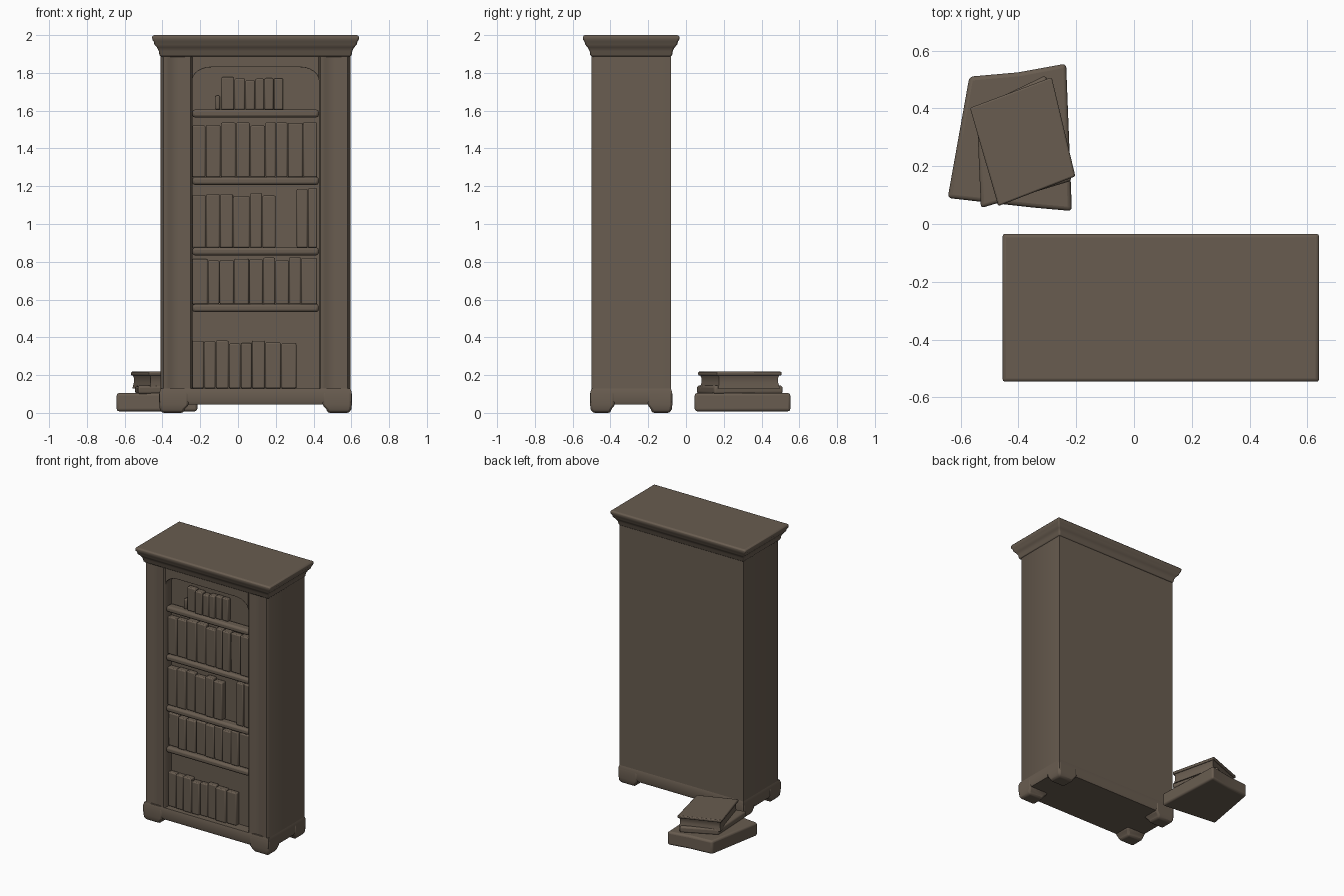
import bpy, bmesh, math, random
from mathutils import Vector

if "Cube" in bpy.data.objects:
    bpy.data.objects.remove(bpy.data.objects["Cube"])
random.seed(4)

COLOUR = (0.14, 0.108, 0.08, 1)
wood = bpy.data.materials.new("aged brown")
wood.use_nodes = True
wood.diffuse_color = COLOUR
bsdf = wood.node_tree.nodes["Principled BSDF"]
bsdf.inputs["Base Color"].default_value = COLOUR
bsdf.inputs["Roughness"].default_value = 0.8

CX, HALF = 0.093, 0.502          # cabinet centre and half width
FRONT, BACK = -0.5, -0.08
OPEN = 0.335                     # half width of the shelf opening
PANEL = -0.425                   # back panel behind the books


def finish(name, bm, bevel=0.0, segments=2):
    bmesh.ops.recalc_face_normals(bm, faces=bm.faces)
    mesh = bpy.data.meshes.new(name)
    bm.to_mesh(mesh)
    bm.free()
    mesh.materials.append(wood)
    ob = bpy.data.objects.new(name, mesh)
    bpy.context.collection.objects.link(ob)
    if bevel:
        mod = ob.modifiers.new("soft edges", "BEVEL")
        mod.width, mod.segments = bevel, segments
        mod.limit_method, mod.angle_limit = "ANGLE", math.radians(35)
    bpy.ops.object.select_all(action="DESELECT")
    ob.select_set(True)
    bpy.context.view_layer.objects.active = ob
    bpy.ops.object.shade_smooth_by_angle(angle=math.radians(40))
    return ob


def loft(name, rings, bevel=0.0, segments=2):
    """Skin matching rings of points and cap both ends."""
    bm = bmesh.new()
    loops = [[bm.verts.new(p) for p in ring] for ring in rings]
    n = len(loops[0])
    for a, b in zip(loops, loops[1:]):
        for i in range(n):
            j = (i + 1) % n
            bm.faces.new((a[i], a[j], b[j], b[i]))
    bm.faces.new(loops[0])
    bm.faces.new(loops[-1])
    return finish(name, bm, bevel, segments)


def prism(name, outline, z0, z1, bevel=0.0, segments=2):
    return loft(name, [[(x, y, z) for x, y in outline] for z in (z0, z1)], bevel, segments)


def rect(x0, x1, y0, y1):
    return [(x0, y0), (x1, y0), (x1, y1), (x0, y1)]


def box(name, x0, x1, y0, y1, z0, z1, bevel=0.0):
    return prism(name, rect(x0, x1, y0, y1), z0, z1, bevel)


def grown(d, z):
    return [(x, y, z) for x, y in rect(CX - HALF - d, CX + HALF + d, FRONT - d, BACK + d)]


# Carcass: one U-shaped section with a moulded stile on each side
stile = [(HALF, BACK), (HALF, FRONT + 0.018), (HALF - 0.014, FRONT), (HALF - 0.04, FRONT),
         (HALF - 0.055, FRONT + 0.012), (OPEN + 0.045, FRONT + 0.012),
         (OPEN + 0.03, FRONT), (OPEN + 0.01, FRONT), (OPEN, FRONT + 0.012), (OPEN, PANEL)]
outline = [(CX + x, y) for x, y in stile] + [(CX - x, y) for x, y in reversed(stile)]
prism("carcass", outline, 0.05, 1.9)

# Top rail with a shallow arched cut
arch = [(-OPEN, 1.9), (-OPEN, 1.76)]
for i in range(1, 7):
    a = math.radians(15 * i)
    arch.append((-OPEN + 0.1 * (1 - math.cos(a)), 1.76 + 0.07 * math.sin(a)))
arch += [(-x, z) for x, z in reversed(arch)]
loft("arched_top_rail", [[(CX + x, y, z) for x, z in arch] for y in (FRONT + 0.004, PANEL)], 0.008)

# Bottom rail, plinth and flared cornice
box("bottom_rail", CX - OPEN, CX + OPEN, FRONT + 0.002, PANEL, 0.06, 0.13, 0.008)
loft("plinth", [grown(0.0, 0.045), grown(0.006, 0.06), grown(0.006, 0.11), grown(0.0, 0.13)])
cornice = [(0.0, 1.885), (0.007, 1.895), (0.01, 1.915), (0.02, 1.935), (0.034, 1.95),
           (0.037, 1.965), (0.044, 1.975), (0.046, 1.99), (0.042, 2.0)]
loft("cornice", [grown(d, z) for d, z in cornice], 0.008)

# Bracket feet, tapering to the floor
for side in (-1, 1):
    for label, y, inward in (("front", FRONT, 1), ("back", BACK, -1)):
        rings = []
        for z, grow, w, d in ((0.0, -0.006, 0.12, 0.1), (0.02, 0.005, 0.128, 0.106),
                              (0.045, 0.008, 0.15, 0.125), (0.1, 0.008, 0.15, 0.125),
                              (0.13, 0.0, 0.13, 0.11)):
            xo, xi = CX + side * (HALF + grow), CX + side * (HALF - w)
            yo, yi = y - inward * grow, y + inward * d
            rings.append([(xo, yo, z), (xi, yo, z), (xi, yi, z), (xo, yi, z)])
        loft(f"{label}_{'left' if side > 0 else 'right'}_foot", rings, 0.012)

# Shelves with rounded fronts
for i, z in enumerate((0.555, 0.855, 1.228, 1.585)):
    box(f"shelf_{i + 1}", CX - OPEN, CX + OPEN, FRONT + 0.008, PANEL, z - 0.021, z + 0.021, 0.014)

# Rows of books: bottom, top, left end, right end, count
rows = [(0.13, 0.385, -0.245, 0.31, 8), (0.575, 0.825, -0.245, 0.42, 9),
        (0.875, 1.165, -0.245, 0.2, 6), (0.875, 1.19, 0.31, 0.42, 2),
        (1.248, 1.54, -0.245, 0.42, 9), (1.605, 1.78, -0.09, 0.24, 6)]
for r, (z0, z1, x0, x1, count) in enumerate(rows):
    widths = [random.uniform(0.8, 1.2) for _ in range(count)]
    scale, x = (x1 - x0) / sum(widths), x0
    for b, w in enumerate(widths):
        front = FRONT + random.uniform(0.025, 0.042)
        top = z1 - random.uniform(0, 0.02)
        box(f"book_{r + 1}_{b + 1}", x + 0.001, x + w * scale - 0.001, front, PANEL, z0, top, 0.007)
        x += w * scale
box("ornament", -0.12, -0.095, FRONT + 0.04, PANEL, 1.605, 1.68, 0.008)

# Stack of loose books on the floor behind
big = [(-0.57, 0.51), (-0.4, 0.525), (-0.235, 0.555), (-0.215, 0.045), (-0.35, 0.057), (-0.645, 0.09)]
prism("large_floor_book", big, 0.008, 0.105, 0.014, 3)


def inset(points, k):
    c = sum((Vector(p) for p in points), Vector((0, 0))) / len(points)
    return [tuple(c + (Vector(p) - c) * k) for p in points]


lower = [(-0.545, 0.4), (-0.305, 0.515), (-0.215, 0.15), (-0.53, 0.055)]
upper = [(-0.568, 0.402), (-0.285, 0.508), (-0.203, 0.165), (-0.47, 0.062)]
prism("small_book_lower_cover", lower, 0.1, 0.145, 0.012, 3)
loft("small_book_pages", [[(x, y, z) for x, y in inset(upper, k)]
                          for z, k in ((0.13, 0.95), (0.16, 0.91), (0.185, 0.91), (0.203, 0.95))])
prism("small_book_upper_cover", upper, 0.198, 0.218, 0.006)
